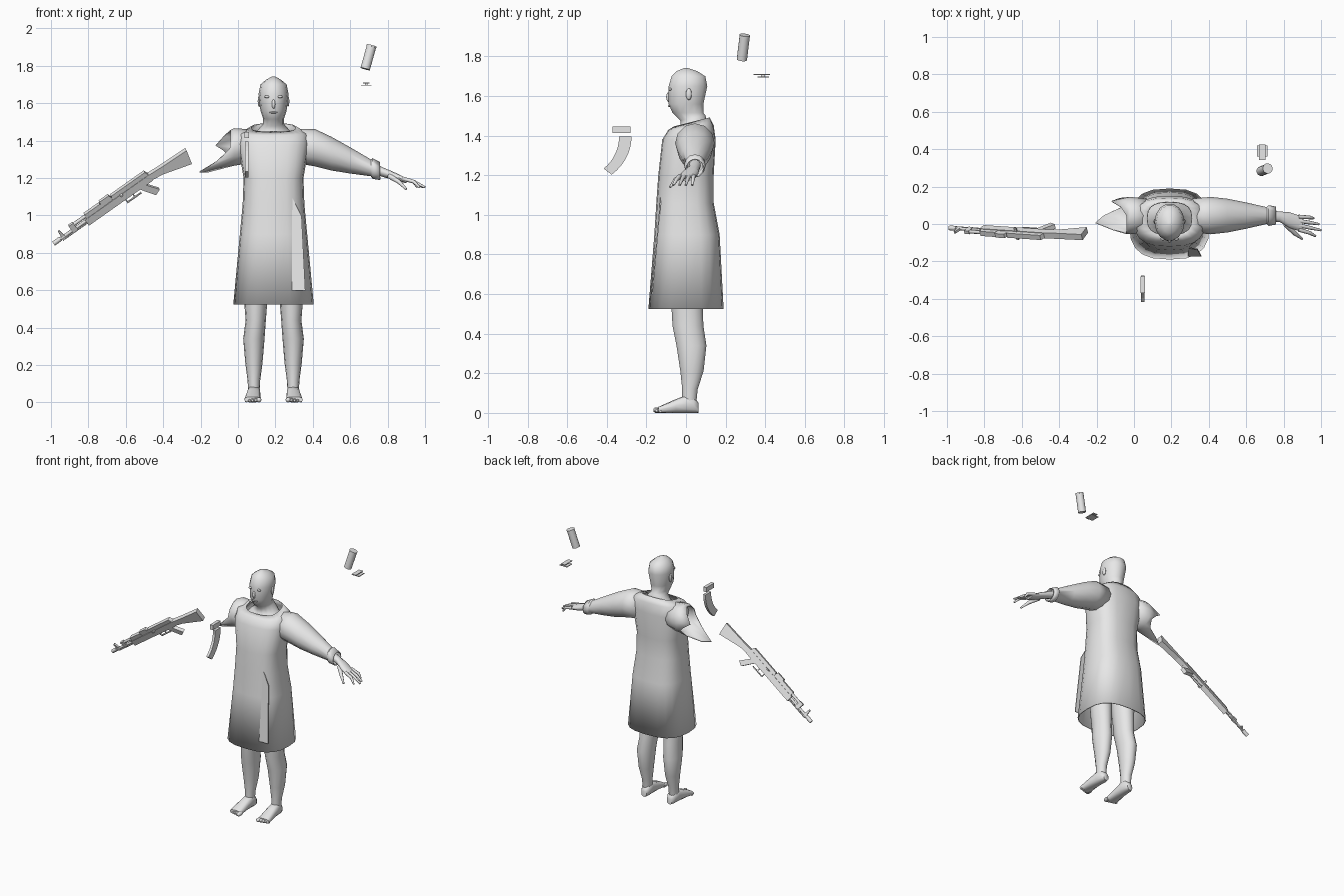
import bpy, bmesh
from math import sin, cos, pi, copysign
from mathutils import Vector, Matrix

default_cube = bpy.data.objects.get("Cube")
if default_cube:
    bpy.data.objects.remove(default_cube)

grey = bpy.data.materials.new("plain_grey")
grey.use_nodes = True
colour = (.8, .8, .8, 1)
grey.diffuse_color = colour
grey.node_tree.nodes["Principled BSDF"].inputs["Base Color"].default_value = colour
MID = .19  # centre line of the body


def finish(name, bm, smooth):
    """Turn a bmesh into a coloured object."""
    bmesh.ops.recalc_face_normals(bm, faces=bm.faces[:])
    mesh = bpy.data.meshes.new(name)
    bm.to_mesh(mesh)
    bm.free()
    mesh.materials.append(grey)
    part = bpy.data.objects.new(name, mesh)
    bpy.context.collection.objects.link(part)
    if smooth:
        bpy.ops.object.select_all(action='DESELECT')
        part.select_set(True)
        bpy.context.view_layer.objects.active = part
        bpy.ops.object.shade_smooth_by_angle(angle=1)
    return part


def section(sides, across, along, squareness=2):
    """Points of a rounded section; higher squareness gives flatter sides."""
    power = 2 / squareness
    points = []
    for i in range(sides):
        c, s = cos(2 * pi * i / sides), sin(2 * pi * i / sides)
        points.append((across * copysign(abs(c) ** power, c), along * copysign(abs(s) ** power, s)))
    return points


def loft(name, rings, ends=True, smooth=True):
    """Skin a list of point rings."""
    bm = bmesh.new()
    loops = [[bm.verts.new(point) for point in ring] for ring in rings]
    sides = len(loops[0])
    for lower, upper in zip(loops, loops[1:]):
        for i in range(sides):
            j = (i + 1) % sides
            bm.faces.new((lower[i], lower[j], upper[j], upper[i]))
    if ends:
        bm.faces.new(loops[0])
        bm.faces.new(loops[-1])
    return finish(name, bm, smooth)


def level(z, front, back, half, tilt=0, centre=MID, sides=14, squareness=2):
    """One horizontal ring between a front and a back depth."""
    middle, depth = (front + back) / 2, (back - front) / 2
    return [(centre + p, middle + q, z + tilt * q) for p, q in section(sides, half, depth, squareness)]


def tube(name, points, radii, sides=8):
    """Round limb through points."""
    points = [Vector(point) for point in points]
    rings = []
    for i, (point, radius) in enumerate(zip(points, radii)):
        ahead, behind = points[min(i + 1, len(points) - 1)], points[max(i - 1, 0)]
        turn = (ahead - behind).to_track_quat('Z', 'Y')
        rings.append([point + turn @ Vector((p, q, 0)) for p, q in section(sides, radius, radius)])
    return loft(name, rings)


def ball(name, at, size):
    """Small ellipsoid with the given half sizes."""
    bm = bmesh.new()
    bmesh.ops.create_uvsphere(bm, u_segments=10, v_segments=6, radius=1)
    bmesh.ops.transform(bm, verts=bm.verts, matrix=Matrix.LocRotScale(Vector(at), None, Vector(size)))
    return finish(name, bm, True)


def box(name, at, size):
    bm = bmesh.new()
    bmesh.ops.create_cube(bm, size=1)
    bmesh.ops.transform(bm, verts=bm.verts, matrix=Matrix.LocRotScale(Vector(at), None, Vector(size)))
    return finish(name, bm, False)


def frame(origin, along, up):
    """Local axes: along, up, and across."""
    along = Vector(along).normalized()
    up = Vector(up)
    up = (up - along * up.dot(along)).normalized()
    axes = Matrix((along, up, along.cross(up))).transposed()
    return Matrix.Translation(origin) @ axes.to_4x4()


def plate(name, outline, thickness, place):
    """Extrude a flat outline evenly both ways in a frame."""
    rings = [[place @ Vector((u, v, side * thickness / 2)) for u, v in outline] for side in (-1, 1)]
    return loft(name, rings, smooth=False)


def thicken(part):
    modifier = part.modifiers.new("cloth", 'SOLIDIFY')
    modifier.thickness = .006


# Robe, from hem to neckline
robe_style = dict(sides=20, squareness=2.7)
thicken(loft("robe", [
    level(z=.525, front=-.19, back=.19, half=.215, **robe_style),
    level(z=.9, front=-.16, back=.17, half=.18, **robe_style),
    level(z=1.06, front=-.15, back=.14, half=.165, **robe_style),
    level(z=1.2, front=-.14, back=.14, half=.16, **robe_style),
    level(z=1.38, front=-.12, back=.15, half=.19, **robe_style),
    level(z=1.44, front=-.09, back=.14, half=.18, tilt=.1, **robe_style),
    level(z=1.47, front=-.06, back=.12, half=.12, tilt=.25, **robe_style),
], ends=False))

# Loose cloth strip on the front of the robe
plate("robe_strip", [(.29, .6), (.36, .6), (.34, 1), (.29, 1.1)], .006,
      frame(origin=(0, -.225, 0), along=(1, 0, 0), up=(0, .09, 1)))


# Left arm: the axis falls steadily and bends forward past the wrist
def arm_ring(x, depth, height):
    y = .045 - max(0, x - .76) / 3
    z = min(1.37, 1.51 - .36 * x)
    return [Vector((x, y + p, z + q)) for p, q in section(12, depth, height)]


sleeve = [(.31, .09), (.41, .1), (.5, .09), (.6, .07), (.71, .045), (.72, .055), (.76, .048)]
thicken(loft("left_sleeve", [arm_ring(x, r, r) for x, r in sleeve], ends=False))
palm = [(.72, .03, .03), (.78, .028, .025), (.83, .042, .022), (.9, .042, .014)]
loft("left_palm", [arm_ring(*row) for row in palm])
for k, reach in enumerate((.97, 1, .99, .96)):
    root, tip = .023 * k - .03, .032 * k - .065
    tube(f"left_finger_{k + 1}", [(.88, root, 1.197), (.94, (root + tip) / 2, 1.18), (reach, tip, 1.15)],
         (.011, .01, .006))
tube("left_thumb", [(.81, 0, 1.21), (.86, -.05, 1.18), (.9, -.08, 1.14)], (.015, .012, .006))

# Torn right sleeve: mirrored tube with long shards below and behind
torn_edge = []
for i in range(12):
    turn = 2 * pi * i / 12
    reach = .42 + .17 * max(0, cos(turn - 4.3)) ** 4 + .08 * max(0, cos(turn - .5)) ** 6
    radius = .14 - reach / 10
    torn_edge.append(arm_ring(reach, radius, radius)[i])
torn_rings = [arm_ring(.31, .09, .09), arm_ring(.4, .1, .1), torn_edge]
thicken(loft("torn_right_sleeve", [[(2 * MID - p.x, p.y, p.z) for p in ring] for ring in torn_rings], ends=False))

# Head, neck and upper chest
loft("head", [
    level(z=1.4, front=-.08, back=.13, half=.14),
    level(z=1.45, front=-.03, back=.11, half=.09, tilt=.2),
    level(z=1.49, front=-.03, back=.1, half=.055, tilt=.2),
    level(z=1.515, front=-.07, back=.09, half=.055),
    level(z=1.56, front=-.09, back=.09, half=.07),
    level(z=1.65, front=-.09, back=.11, half=.08),
    level(z=1.7, front=-.075, back=.1, half=.07),
    level(z=1.725, front=-.05, back=.06, half=.04),
    level(z=1.742, front=-.01, back=.01, half=.01),
])
ball("nose", at=(MID, -.088, 1.595), size=(.01, .012, .025))
ball("mouth", at=(MID, -.083, 1.55), size=(.025, .008, .005))

for side, word in ((-1, "right"), (1, "left")):
    ball(word + "_eye", at=(MID + side * .035, -.08, 1.635), size=(.015, .008, .007))
    ball(word + "_ear", at=(MID + side * .077, .014, 1.61), size=(.008, .015, .03))

    # Leg
    hip, ankle = MID + side * .095, MID + side * .105
    loft(word + "_leg", [
        level(z=.02, front=-.02, back=.05, half=.028, centre=ankle),
        level(z=.12, front=-.02, back=.06, half=.034, centre=ankle),
        level(z=.21, front=-.03, back=.09, half=.046, centre=ankle),
        level(z=.34, front=-.05, back=.105, half=.057, centre=ankle),
        level(z=.44, front=-.07, back=.09, half=.054, centre=hip),
        level(z=.7, front=-.085, back=.08, half=.075, centre=hip),
    ])

    # Foot and toes, turned slightly outward
    foot = [(.064, .02, .05), (.04, .033, .08), (0, .035, .09), (-.05, .038, .07), (-.14, .045, .03)]
    loft(word + "_foot", [[(ankle - side * y / 20 + p, y, height / 2 + q)
                           for p, q in section(12, half, height / 2, 2.6)] for y, half, height in foot])
    for k in range(5):
        x, radius, tip = ankle + side * (.017 * k - .027), .014 - .0015 * k, .006 * k - .165
        tube(f"{word}_toe_{k + 1}", [(x, y, radius) for y in (-.125, tip + .01, tip)],
             (radius, radius, radius / 2))

# Rifle: measured from muzzle to butt in its own tilted frame
gun = frame(origin=(-.975, -.012, .835), along=(.815, -.055, .575), up=(-.575, -.5, .8))


def gun_tube(name, start, end, height, radius):
    tube(name, [gun @ Vector((u, height, 0)) for u in (start, end)], (radius, radius))


def gun_block(name, start, end, low, high, width, taper=0):
    plate(name, [(start, low), (end, low), (end - taper, high), (start + taper, high)], width, gun)


gun_tube("rifle_barrel", start=0, end=.34, height=.02, radius=.009)
gun_tube("rifle_muzzle", start=0, end=.045, height=.02, radius=.013)
gun_tube("rifle_gas_tube", start=.13, end=.34, height=.045, radius=.01)
gun_tube("rifle_cleaning_rod", start=.05, end=.3, height=.005, radius=.004)
gun_block("rifle_front_sight", start=.05, end=.075, low=.01, high=.065, width=.014, taper=.008)
gun_block("rifle_gas_block", start=.12, end=.15, low=.01, high=.057, width=.02)
gun_block("rifle_fore_end", start=.21, end=.35, low=-.006, high=.035, width=.034)
gun_block("rifle_upper_guard", start=.22, end=.33, low=.03, high=.06, width=.028, taper=.005)
gun_block("rifle_rear_sight", start=.32, end=.4, low=.03, high=.07, width=.024, taper=.01)
gun_block("rifle_receiver", start=.33, end=.63, low=-.006, high=.035, width=.034)
gun_block("rifle_cover", start=.39, end=.63, low=.03, high=.06, width=.028, taper=.01)
gun_block("rifle_trigger_guard", start=.45, end=.54, low=-.036, high=-.03, width=.012)
gun_block("rifle_guard_front", start=.447, end=.453, low=-.036, high=0, width=.012)
gun_block("rifle_trigger", start=.495, end=.502, low=-.025, high=0, width=.006)
gun_block("rifle_charging_handle", start=.44, end=.455, low=.03, high=.038, width=.07)
plate("rifle_stock", [(.61, 0), (.69, -.01), (.85, -.06), (.87, .025), (.7, .03), (.62, .035)], .034, gun)
plate("rifle_grip", [(.54, 0), (.58, 0), (.63, -.075), (.595, -.09)], .026, gun)

# Curved magazine swept along an arc
angles = [.125 * i for i in range(8)]
outer = [(.28 * cos(t), -.25 * sin(t)) for t in angles]
inner = [(.217 * cos(t), -.21 * sin(t)) for t in reversed(angles)]
plate("magazine", outer + inner, .018, frame(origin=(.046, -.555, 1.395), along=(0, 1, 0), up=(0, 0, 1)))
box("magazine_cap", at=(.046, -.325, 1.43), size=(.024, .09, .033))

# Floating canister and small clasp
base, top = Vector((.68, .282, 1.783)), Vector((.715, .297, 1.908))
tube("canister", (base, top), (.026, .026), sides=14)
tube("canister_rim", (base.lerp(top, .95), top), (.0275, .0275), sides=14)
box("clasp_base", at=(.686, .39, 1.696), size=(.058, .06, .005))
box("clasp_top", at=(.686, .383, 1.708), size=(.033, .083, .005))
box("clasp_pin", at=(.686, .39, 1.702), size=(.013, .02, .009))
